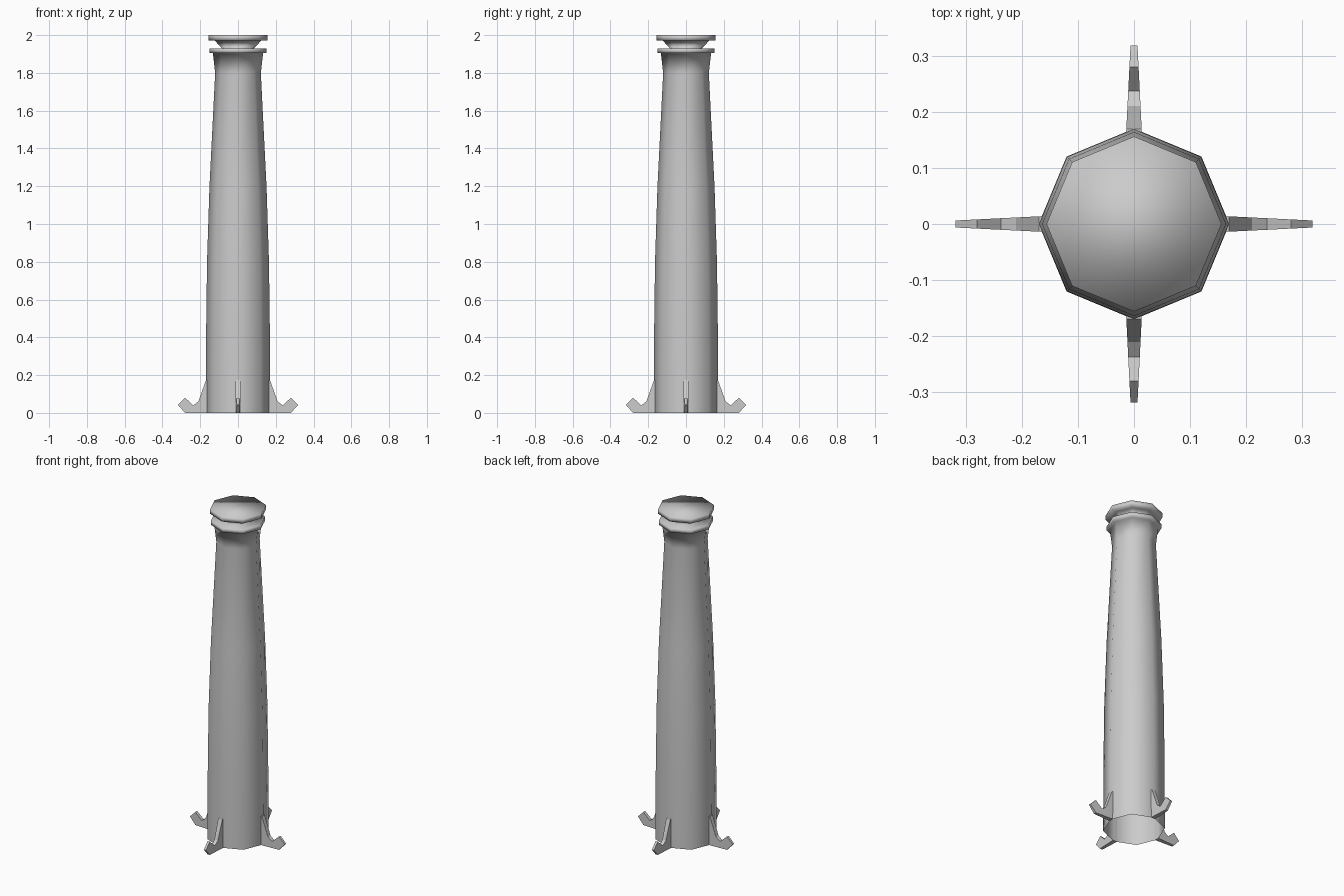
import bpy
import bmesh
import math
from mathutils import Matrix

cube = bpy.data.objects.get("Cube")
if cube:
    bpy.data.objects.remove(cube, do_unlink=True)

grey = bpy.data.materials.new("light_grey")
grey.use_nodes = True
colour = (0.6, 0.6, 0.6, 1)
grey.diffuse_color = colour
grey.node_tree.nodes["Principled BSDF"].inputs["Base Color"].default_value = colour

SIDES = 8


def finish(name, bm):
    """Turn a bmesh into a named grey object."""
    mesh = bpy.data.meshes.new(name)
    bm.to_mesh(mesh)
    bm.free()
    mesh.materials.append(grey)
    obj = bpy.data.objects.new(name, mesh)
    bpy.context.collection.objects.link(obj)
    return obj


def lathe(name, profile):
    """Octagonal turned shape, closed at the top and open at the foot."""
    bm = bmesh.new()
    rings = []
    for radius, z in profile:
        angles = [math.tau * i / SIDES for i in range(SIDES)]
        rings.append([bm.verts.new((radius * math.cos(a), radius * math.sin(a), z))
                      for a in angles])
    for low, high in zip(rings, rings[1:]):
        for i in range(SIDES):
            j = (i + 1) % SIDES
            bm.faces.new((low[i], low[j], high[j], high[i]))
    bm.faces.new(rings[-1])
    for face in bm.faces:
        face.smooth = True
    return finish(name, bm)


def fin(name, angle):
    """Hooked foot plate that thins towards its tip."""
    outline = [(0.163, 0), (0.28, 0), (0.318, 0.042), (0.28, 0.08),
               (0.237, 0.04), (0.21, 0.06), (0.169, 0.175), (0.163, 0.175)]
    bm = bmesh.new()
    sides = []
    for sign in (-1, 1):
        sides.append([bm.verts.new((x, sign * (0.014 - 0.05 * (x - 0.163)), z))
                      for x, z in outline])
    right, left = sides
    bm.faces.new(right)
    bm.faces.new(left[::-1])
    for i in range(len(outline)):
        j = (i + 1) % len(outline)
        bm.faces.new((right[j], right[i], left[i], left[j]))
    bmesh.ops.recalc_face_normals(bm, faces=bm.faces)
    bm.transform(Matrix.Rotation(angle, 4, 'Z'))
    return finish(name, bm)


# Tapered shaft, flared collar, pinched neck and top plate
lathe("column", [
    (0.17, 0), (0.169, 0.4), (0.164, 0.8), (0.151, 1.2), (0.121, 1.8),
    (0.133, 1.905), (0.151, 1.905), (0.151, 1.93),
    (0.085, 1.93), (0.124, 1.972), (0.156, 1.972), (0.156, 2.0),
])

# Four feet around the base
for index, place in enumerate(("left", "back", "right", "front")):
    fin(place + "_foot", index * math.pi / 2)
